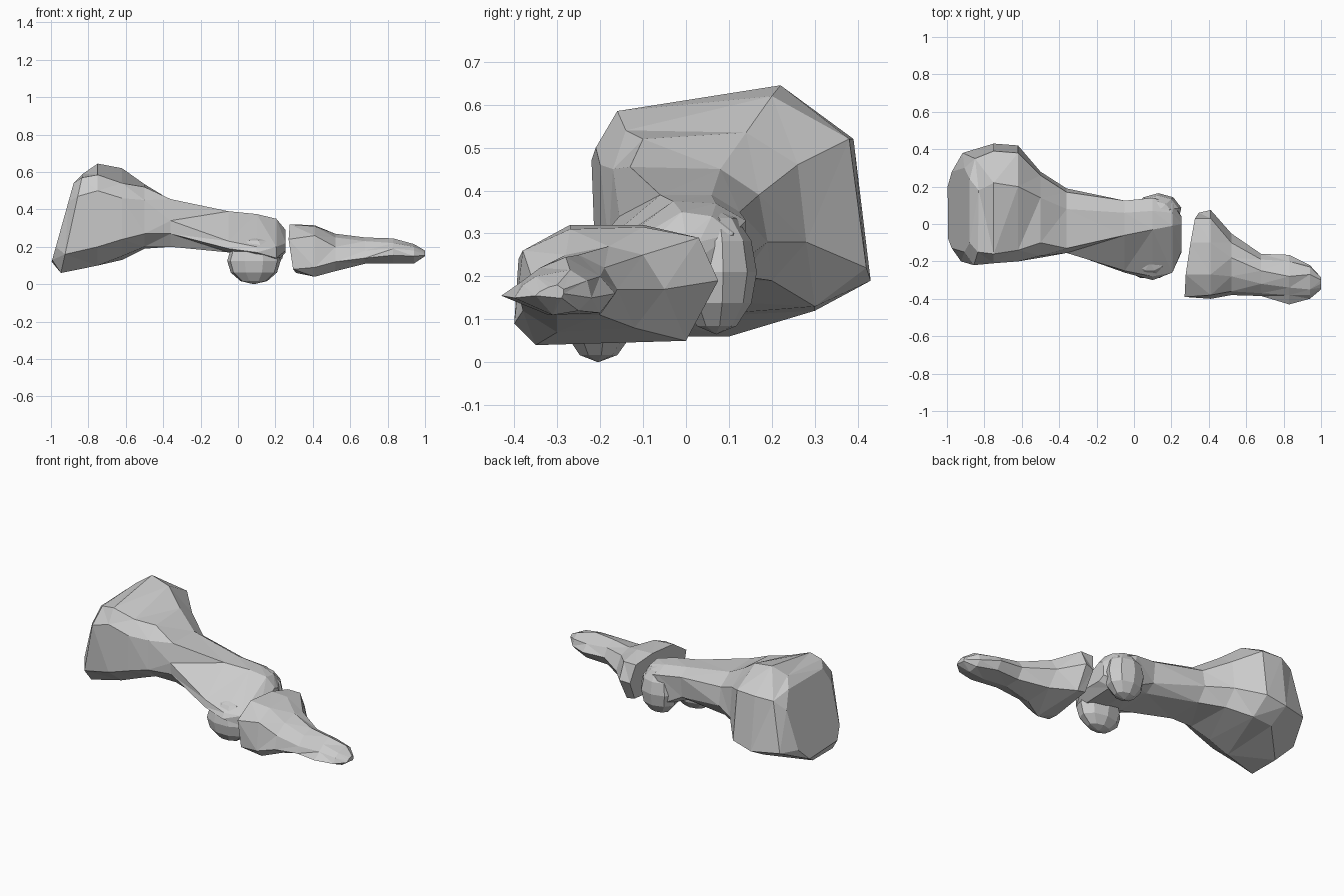
import bpy, bmesh
from mathutils import Vector


def loft(name, rings):
    """Faceted loft along x. ring = (x, lean per z, skew per y, eight (y, z) points)."""
    bm = bmesh.new()
    loops = [[bm.verts.new((x + lean * z + skew * y, y, z)) for y, z in pts]
             for x, lean, skew, pts in rings]
    for a, b in zip(loops, loops[1:]):
        n = len(a)
        for i in range(n):
            j = (i + 1) % n
            bm.faces.new((a[i], a[j], b[j], b[i]))
    bm.faces.new(loops[0])
    bm.faces.new(loops[-1][::-1])
    bmesh.ops.triangulate(bm, faces=bm.faces[:])
    bmesh.ops.recalc_face_normals(bm, faces=bm.faces[:])
    return to_object(name, bm)


def to_object(name, bm):
    mesh = bpy.data.meshes.new(name)
    bm.to_mesh(mesh)
    bm.free()
    ob = bpy.data.objects.new(name, mesh)
    bpy.context.collection.objects.link(ob)
    return ob


def fuse_lobe(target, centre, radii):
    """Union a low-poly rounded lobe into the target."""
    bm = bmesh.new()
    bmesh.ops.create_uvsphere(bm, u_segments=9, v_segments=6, radius=1.0)
    for v in bm.verts:
        v.co = Vector(c + r * p for c, r, p in zip(centre, radii, v.co))
    lobe = to_object("lobe", bm)
    mod = target.modifiers.new("fuse", 'BOOLEAN')
    mod.operation = 'UNION'
    mod.solver = 'EXACT'
    mod.object = lobe
    bpy.context.view_layer.objects.active = target
    bpy.ops.object.modifier_apply(modifier=mod.name)
    bpy.data.objects.remove(lobe)


# Long bone: wide proximal end with a leaning flat back face
base = [
    (-1.03, .28, 0, [(-.08, .13), (-.13, .20), (-.15, .44), (-.10, .54),
                     (.24, .54), (.30, .44), (.28, .20), (.20, .12)]),
    (-.96, .22, 0, [(-.10, .06), (-.20, .16), (-.22, .47), (-.15, .57),
                    (.18, .59), (.35, .50), (.38, .20), (.10, .06)]),
    (-.75, 0, 0, [(-.08, .10), (-.21, .20), (-.21, .50), (-.16, .585),
                  (.22, .645), (.39, .52), (.43, .19), (.30, .12)]),
    (-.62, 0, 0, [(-.08, .15), (-.20, .24), (-.20, .46), (-.14, .54),
                  (.20, .62), (.38, .52), (.42, .22), (.30, .13)]),
    (-.50, 0, 0, [(-.10, .20), (-.18, .27), (-.17, .45), (-.10, .52),
                  (.14, .535), (.26, .46), (.28, .28), (.20, .19)]),
]
# Shaft narrowing, then widening into the sloped head
shaft = [
    (-.36, 0, 0, [(-.10, .20), (-.15, .27), (-.155, .34), (-.13, .455),
                  (.08, .45), (.17, .39), (.19, .28), (.13, .20)]),
    (-.05, 0, 0, [(-.18, .17), (-.26, .19), (-.25, .23), (-.06, .39),
                  (.06, .39), (.125, .35), (.11, .22), (.05, .18)]),
    (.10, 0, 0, [(-.20, .12), (-.30, .17), (-.28, .20), (-.03, .375),
                 (.07, .37), (.14, .33), (.13, .14), (.05, .12)]),
    (.205, 0, 0, [(-.18, .12), (-.26, .14), (-.26, .20), (-.01, .35),
                  (.06, .34), (.11, .30), (.11, .15), (.04, .13)]),
    (.255, 0, 0, [(-.10, .17), (-.15, .18), (-.14, .22), (0, .29),
                  (.03, .28), (.04, .25), (.04, .19), (0, .17)]),
]
long_bone = loft("long_bone", base + shaft)

# Two rounded knuckle lobes on the head
fuse_lobe(long_bone, (.085, -.205, .125), (.145, .09, .125))
fuse_lobe(long_bone, (.13, .07, .21), (.125, .095, .145))

# Short end bone: broad joint face tapering to a flattened tip
end_rings = [
    (.365, -.15, .15, [(-.30, .06), (-.39, .08), (-.39, .24), (-.27, .32),
                       (-.10, .32), (.03, .29), (.06, .18), (0, .06)]),
    (.41, 0, 0, [(-.35, .04), (-.40, .09), (-.38, .26), (-.27, .31),
                 (-.10, .315), (.03, .29), (.075, .19), (0, .05)]),
    (.52, 0, 0, [(-.30, .07), (-.38, .12), (-.36, .20), (-.28, .25),
                 (-.18, .27), (-.10, .25), (-.05, .17), (-.12, .08)]),
    (.68, 0, 0, [(-.30, .11), (-.385, .14), (-.37, .18), (-.32, .23),
                 (-.25, .25), (-.19, .22), (-.16, .17), (-.20, .11)]),
    (.83, 0, 0, [(-.32, .11), (-.43, .155), (-.38, .19), (-.34, .22),
                 (-.28, .245), (-.20, .20), (-.165, .16), (-.20, .115)]),
    (.94, 0, 0, [(-.31, .11), (-.40, .15), (-.38, .18), (-.35, .20),
                 (-.27, .215), (-.23, .19), (-.22, .15), (-.25, .12)]),
    (1.0, 0, 0, [(-.30, .15), (-.35, .155), (-.34, .165), (-.32, .175),
                 (-.30, .18), (-.285, .17), (-.285, .16), (-.29, .15)]),
]
loft("end_bone", end_rings)
